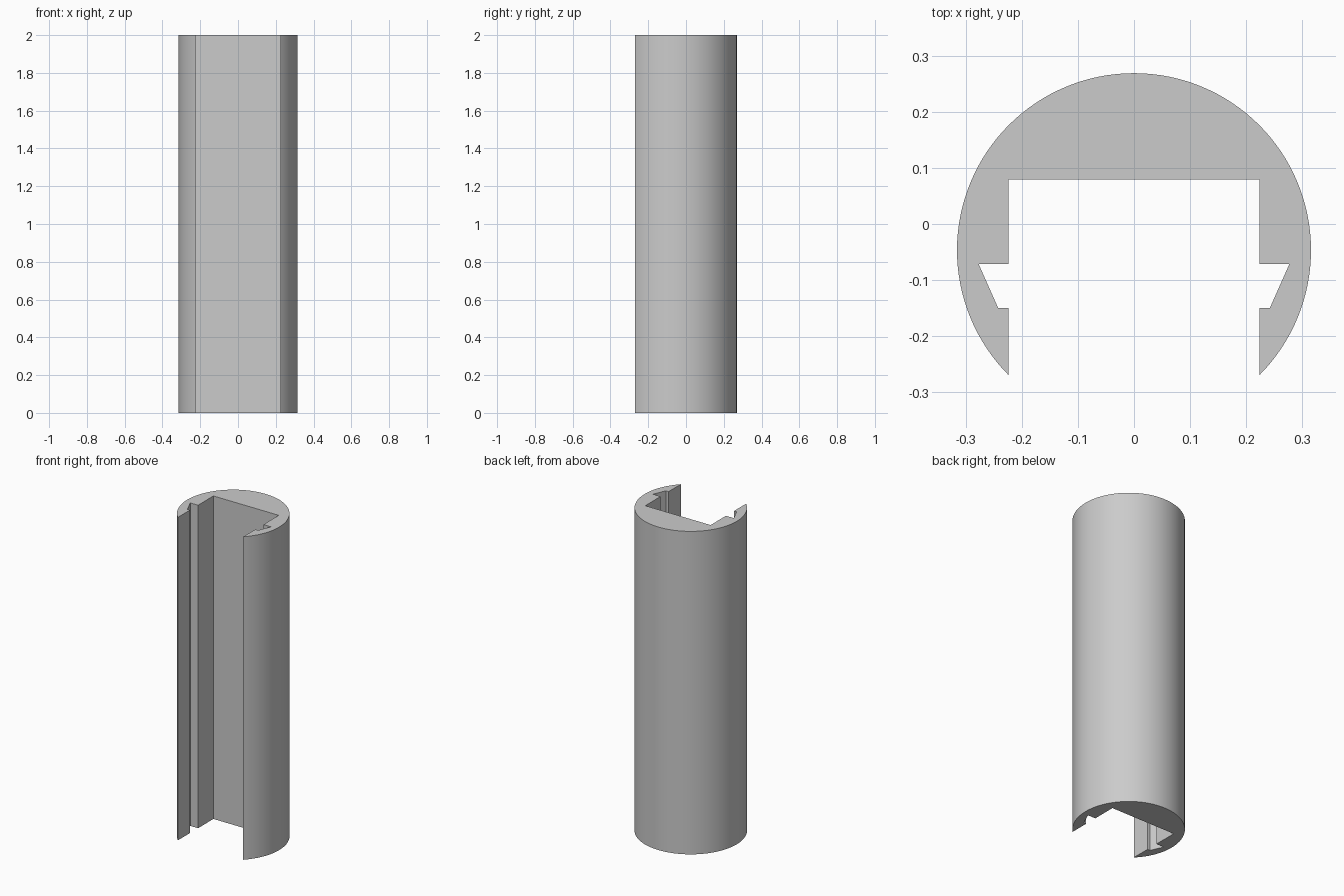
import bpy
import bmesh
from math import asin, cos, sin, pi, radians

cube = bpy.data.objects.get("Cube")
if cube:
    bpy.data.objects.remove(cube, do_unlink=True)

HEIGHT = 2.0
RADIUS = 0.3155
CENTRE_Y = -0.0467
SLOT_X = 0.224      # half width of the channel
STEPS = 96          # segments along the round outside


def material(name, colour):
    mat = bpy.data.materials.new(name)
    mat.use_nodes = True
    mat.diffuse_color = colour
    mat.node_tree.nodes["Principled BSDF"].inputs["Base Color"].default_value = colour
    return mat


# Round outside, from the right lip over the back to the left lip
lip = asin(SLOT_X / RADIUS)
start, sweep = -pi / 2 + lip, 2 * (pi - lip)
outline = []
for i in range(STEPS + 1):
    a = start + sweep * i / STEPS
    outline.append((RADIUS * cos(a), CENTRE_Y + RADIUS * sin(a)))

# Channel wall with its undercut clip groove, mirrored to the other side
wall = [(SLOT_X, -0.15), (0.242, -0.15), (0.277, -0.071),
        (SLOT_X, -0.071), (SLOT_X, 0.079)]
outline += [(-x, y) for x, y in wall] + wall[::-1]

# Extrude the section to full height
bm = bmesh.new()
base = bm.faces.new([bm.verts.new((x, y, 0)) for x, y in outline])
top = bmesh.ops.extrude_face_region(bm, geom=[base], use_keep_orig=True)
bmesh.ops.translate(bm, vec=(0, 0, HEIGHT),
                    verts=[g for g in top["geom"] if isinstance(g, bmesh.types.BMVert)])
bmesh.ops.recalc_face_normals(bm, faces=bm.faces)
caps = [f for f in bm.faces if abs(f.normal.z) > 0.5]
bmesh.ops.triangulate(bm, faces=caps)

mesh = bpy.data.meshes.new("channel_profile")
bm.to_mesh(mesh)
bm.free()
mesh.materials.append(material("plain grey", (0.6, 0.6, 0.6, 1)))
profile = bpy.data.objects.new("channel_profile", mesh)
bpy.context.collection.objects.link(profile)

# Smooth outside, sharp channel edges
bpy.ops.object.select_all(action="DESELECT")
profile.select_set(True)
bpy.context.view_layer.objects.active = profile
bpy.ops.object.shade_smooth_by_angle(angle=radians(20))
